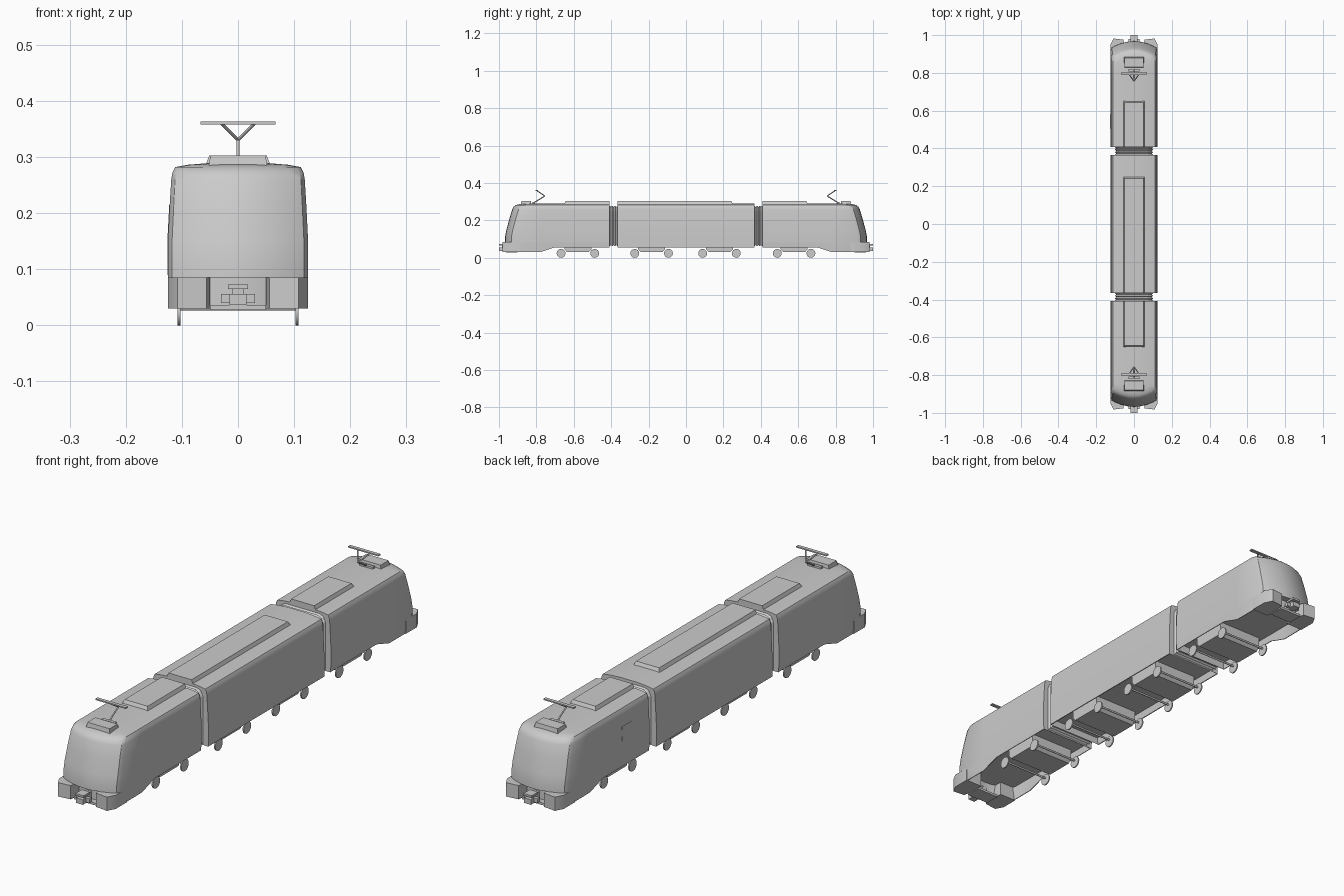
import bpy, bmesh
from math import pi
from mathutils import Vector

if "Cube" in bpy.data.objects:
    bpy.data.objects.remove(bpy.data.objects["Cube"])


def loft(name, rings, angle=30):
    """Skin closed rings of points, cap both ends with strips across."""
    bm = bmesh.new()
    vr = [[bm.verts.new(p) for p in r] for r in rings]
    n = len(vr[0])
    for a, b in zip(vr, vr[1:]):
        for i in range(n):
            j = (i + 1) % n
            bm.faces.new((a[i], a[j], b[j], b[i]))
    for r in (vr[0], vr[-1]):
        for i in range((n - 1) // 2):
            j = n - 1 - i
            bm.faces.new(list(dict.fromkeys((r[i], r[i + 1], r[j - 1], r[j]))))
    bmesh.ops.recalc_face_normals(bm, faces=bm.faces)
    me = bpy.data.meshes.new(name)
    bm.to_mesh(me)
    bm.free()
    ob = bpy.data.objects.new(name, me)
    bpy.context.collection.objects.link(ob)
    bpy.ops.object.select_all(action='DESELECT')
    ob.select_set(True)
    bpy.context.view_layer.objects.active = ob
    bpy.ops.object.shade_smooth_by_angle(angle=angle * pi / 180)
    return ob


def box(name, x, y, z, tx=0, ty0=0, ty1=0):
    """Box from ranges; the top is drawn in by tx, ty0, ty1."""
    return loft(name, [
        [(x[0], y[0], z[0]), (x[1], y[0], z[0]), (x[1], y[1], z[0]), (x[0], y[1], z[0])],
        [(x[0] + tx, y[0] + ty0, z[1]), (x[1] - tx, y[0] + ty0, z[1]),
         (x[1] - tx, y[1] - ty1, z[1]), (x[0] + tx, y[1] - ty1, z[1])]])


def rod(name, a, b, r, sides=10):
    a, b = Vector(a), Vector(b)
    bpy.ops.mesh.primitive_cylinder_add(vertices=sides, radius=r, depth=(b - a).length,
                                        location=(a + b) / 2)
    ob = bpy.context.object
    ob.name = name
    ob.rotation_euler = (b - a).to_track_quat('Z', 'Y').to_euler()
    bpy.ops.object.shade_smooth_by_angle(angle=pi / 4)
    return ob


def mirrored(half):
    return half + [(-x, z) for x, z in reversed(half)]


def srange(s, a, b):
    return tuple(sorted((s * a, s * b)))


# Middle car, floor raised between the side skirts
side = [(0.118, 0.085), (0.121, 0.056), (0.125, 0.056), (0.125, 0.15), (0.119, 0.26),
        (0.117, 0.272), (0.112, 0.282), (0.09, 0.286), (0.04, 0.29)]
sec = mirrored(side)
loft("middle_car_body", [[(x, y, z) for x, z in sec] for y in (-0.366, 0.366)])
box("middle_roof_unit", (-0.06, 0.06), (-0.366, 0.254), (0.28, 0.303), 0.009, 0, 0.012)

# End cars: plan outlines stacked by height: z, half width, nose y
levels = [(0.03, 0.122, 0.94), (0.085, 0.125, 0.94), (0.0851, 0.125, 0.968),
          (0.115, 0.125, 0.967), (0.15, 0.125, 0.960), (0.21, 0.122, 0.944),
          (0.26, 0.119, 0.929), (0.272, 0.117, 0.922), (0.282, 0.112, 0.909),
          (0.286, 0.09, 0.89), (0.29, 0.04, 0.86)]
nose = [(1, 0.05), (0.94, 0.034), (0.8, 0.024), (0.55, 0.012), (0.28, 0.003)]


def cab_ring(z, w, yn, s, back=0.408):
    half = [(w, back), (w, 0.70), (w, 0.78)] + [(w * f, yn - d) for f, d in nose]
    pts = half + [(0, yn)] + [(-x, y) for x, y in reversed(half)]
    low = lambda y: 0.03 if y > 0.75 else 0.056
    return [(x, s * y, low(y) if z == 0.03 else z) for x, y in pts]


for s, end in ((-1, "front"), (1, "rear")):
    recess = [cab_ring(0.085, 0.117, 0.92, s, 0.412), cab_ring(0.03, 0.119, 0.935, s, 0.41)]
    loft(end + "_car_body", recess + [cab_ring(*l, s) for l in levels])
    taper = (0.012, 0) if s < 0 else (0, 0.012)
    box(end + "_roof_unit", (-0.06, 0.06), srange(s, 0.408, 0.655), (0.28, 0.303), 0.009, *taper)

    # Corner fenders either side of the coupler
    for m in (-1, 1):
        plan = [(0.05, 0.88), (0.125, 0.88), (0.125, 0.95), (0.108, 0.982),
                (0.056, 0.976), (0.05, 0.94)]
        loft(end + "_fender", [[(m * x, s * y, z) for x, y in plan] for z in (0.03, 0.085)])

    # Coupler
    box(end + "_coupler_sill", (-0.05, 0.05), srange(s, 0.90, 0.962), (0.027, 0.036))
    box(end + "_coupler_bar", (-0.011, 0.011), srange(s, 0.92, 0.985), (0.036, 0.066))
    box(end + "_coupler_head", (-0.03, 0.03), srange(s, 0.965, 0.98), (0.04, 0.056))
    box(end + "_coupler_top", (-0.018, 0.018), srange(s, 0.96, 1.0), (0.065, 0.073))
    box(end + "_coupler_tip", (-0.015, 0.015), srange(s, 0.975, 1.0), (0.036, 0.056))

    # Roof equipment and pantograph
    box(end + "_roof_box", (-0.053, 0.053), srange(s, 0.826, 0.884), (0.28, 0.303), 0.004, 0.004, 0.004)
    box(end + "_pantograph_base", (-0.03, 0.03), srange(s, 0.808, 0.82), (0.286, 0.298))
    knee = (0, s * 0.755, 0.330)
    rod(end + "_pantograph_lower_arm", (0, s * 0.814, 0.294), knee, 0.003)
    for m in (-1, 1):
        rod(end + "_pantograph_upper_arm", knee, (m * 0.029, s * 0.797, 0.359), 0.0028)
    box(end + "_pantograph_bar", (-0.067, 0.067), srange(s, 0.79, 0.804), (0.358, 0.363))

    # Ribbed gangway between cars
    rings = []
    for i in range(7):
        k = 0.006 * (i % 2)
        half = [(0.101 - k, 0.062 + k), (0.101 - k, 0.25), (0.092 - k, 0.270 - k), (0.075, 0.278 - k)]
        rings.append([(x, s * (0.366 + 0.042 * i / 6), z) for x, z in mirrored(half)])
    loft(end + "_gangway", rings, 20)

# Door panel on the left of the rear car, following the side
loft("rear_left_door", [[(-x, 0.505, z), (-0.11, 0.505, z), (-0.11, 0.58, z), (-x, 0.58, z)]
                        for x, z in ((0.126, 0.09), (0.126, 0.15), (0.1225, 0.215))])

# Bogies with two wheelsets each
for c in (-0.578, -0.184, 0.179, 0.578):
    prof = [(-0.072, 0.088), (-0.072, 0.046), (-0.058, 0.03),
            (0.058, 0.03), (0.072, 0.046), (0.072, 0.088)]
    loft("bogie_frame", [[(x, c + y, z) for y, z in prof] for x in (-0.1, 0.1)])
    for d in (-0.09, 0.09):
        rod("axle", (-0.105, c + d, 0.03), (0.105, c + d, 0.03), 0.004)
        for m in (-1, 1):
            rod("wheel", (m * 0.1025, c + d, 0.0235), (m * 0.1075, c + d, 0.0235), 0.0235, 24)
